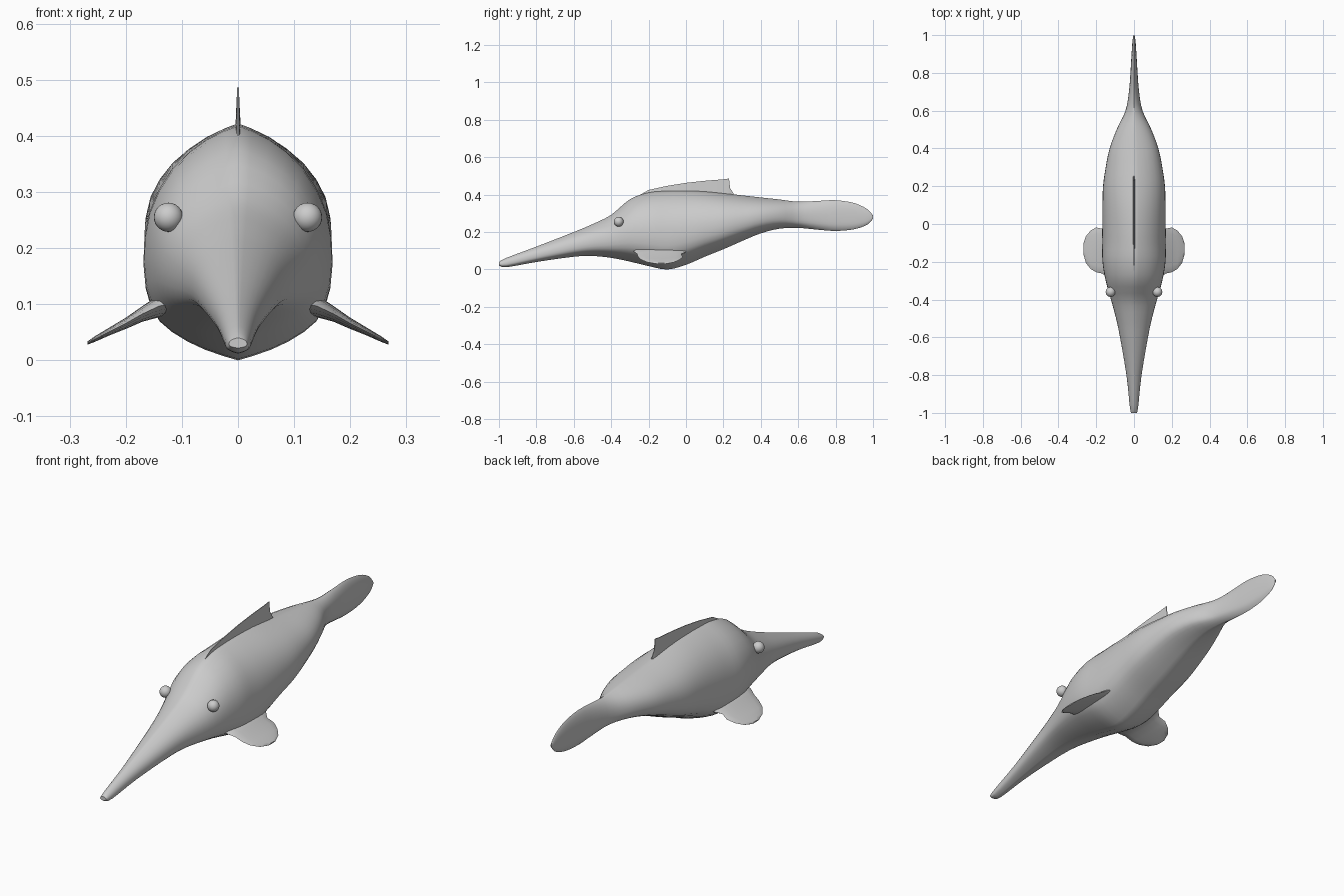
import bpy, bmesh, math
from mathutils import Vector

if "Cube" in bpy.data.objects:
    bpy.data.objects.remove(bpy.data.objects["Cube"])


def catmull(rows, steps):
    """Smoothly resample rows of numbers."""
    pts = [Vector(r) for r in rows]
    out = []
    for i in range(len(pts) - 1):
        a, b, c, d = pts[max(i - 1, 0)], pts[i], pts[i + 1], pts[min(i + 2, len(pts) - 1)]
        for s in range(steps):
            t = s / steps
            out.append(0.5 * (2 * b + (c - a) * t + (2 * a - 5 * b + 4 * c - d) * t * t
                              + (3 * b - a - 3 * c + d) * t ** 3))
    return out + [pts[-1]]


def loft(name, rings, angle=50):
    """Skin a list of closed rings and cap both ends."""
    bm = bmesh.new()
    loops = [[bm.verts.new(p) for p in r] for r in rings]
    n = len(loops[0])
    for a, b in zip(loops, loops[1:]):
        for i in range(n):
            bm.faces.new((a[i], a[(i + 1) % n], b[(i + 1) % n], b[i]))
    bm.faces.new(loops[0])
    bm.faces.new(loops[-1])
    bmesh.ops.recalc_face_normals(bm, faces=bm.faces)
    me = bpy.data.meshes.new(name)
    bm.to_mesh(me)
    bm.free()
    ob = bpy.data.objects.new(name, me)
    bpy.context.collection.objects.link(ob)
    smooth(ob, angle)
    return ob


def smooth(ob, angle=50):
    bpy.ops.object.select_all(action='DESELECT')
    ob.select_set(True)
    bpy.context.view_layer.objects.active = ob
    bpy.ops.object.shade_smooth_by_angle(angle=math.radians(angle))


# Body and tail: y, half width, bottom z, top z
stations = [
    (-1.0, .016, .022, .040), (-.96, .023, .012, .062), (-.8, .040, .040, .122),
    (-.6, .074, .068, .200), (-.5, .095, .072, .242), (-.4, .122, .062, .292),
    (-.3, .150, .042, .375), (-.2, .167, .018, .412), (-.1, .168, .000, .421),
    (0, .168, .025, .422), (.1, .167, .068, .418), (.2, .164, .108, .408),
    (.3, .150, .152, .396), (.4, .129, .193, .385), (.5, .092, .218, .374),
    (.6, .045, .222, .362), (.7, .027, .213, .366), (.8, .019, .206, .370),
    (.9, .013, .215, .355), (.97, .008, .240, .322), (1.0, .003, .272, .288)]
# Half cross-section: width fraction, height fraction
section = catmull([(0, 0), (.35, .045), (.7, .12), (.92, .22), (1, .4),
                   (.94, .62), (.7, .81), (.33, .94), (0, 1)], 2)
rings = []
for y, w, lo, hi in catmull(stations, 3):
    half = [(u * w, y, lo + v * (hi - lo)) for u, v in section]
    rings.append(half + [(-x, yy, z) for x, yy, z in half[-2:0:-1]])
loft("body", rings)

# Back fin: y, base z, top z
fin = [(-.27, .37, .385), (-.2, .39, .425), (-.1, .40, .447), (0, .40, .463),
       (.1, .39, .474), (.2, .385, .482), (.23, .385, .486), (.236, .385, .435),
       (.255, .385, .405)]
loft("back_fin", [[(-.006, y, b), (.006, y, b), (.0015, y, t), (-.0015, y, t)]
                  for y, b, t in fin], 30)

# Side fins: x, front y, rear y, z, half thickness
span = [(.10, -.285, .02, .105, .022), (.14, -.28, .005, .097, .020),
        (.17, -.262, -.025, .083, .014), (.20, -.255, -.018, .066, .010),
        (.23, -.238, -.035, .051, .007), (.255, -.205, -.065, .038, .005),
        (.268, -.16, -.105, .031, .003)]
for side, label in ((1, "right"), (-1, "left")):
    rings = []
    for x, y0, y1, z, t in span:
        rings.append([(side * x, (y0 + y1) / 2 + (y1 - y0) / 2 * math.cos(a), z + t * math.sin(a))
                      for a in (2 * math.pi * k / 16 for k in range(16))])
    loft(label + "_side_fin", rings)

    # Eye
    bpy.ops.mesh.primitive_uv_sphere_add(segments=24, ring_count=12, radius=.026,
                                         location=(side * .124, -.36, .255))
    eye = bpy.context.object
    eye.name = label + "_eye"
    smooth(eye)
